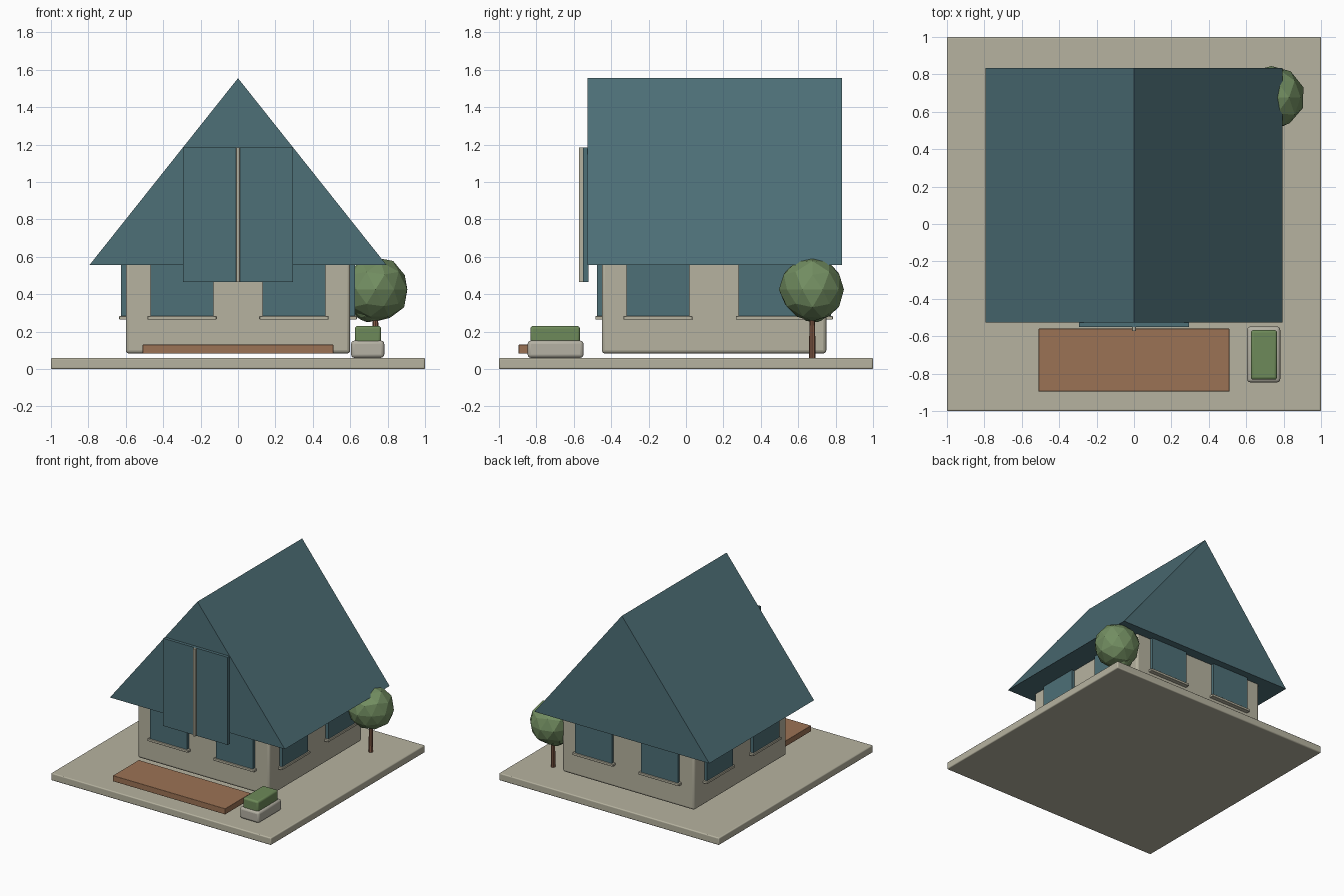
import bpy, math, random
from mathutils import Vector

random.seed(4)
cube = bpy.data.objects.get("Cube")
if cube:
    bpy.data.objects.remove(cube)


def material(name, r, g, b):
    m = bpy.data.materials.new(name)
    m.use_nodes = True
    m.diffuse_color = (r, g, b, 1)
    m.node_tree.nodes["Principled BSDF"].inputs["Base Color"].default_value = (r, g, b, 1)
    return m


STONE = material("warm stone", 0.47, 0.45, 0.35)
PLANTER = material("pale concrete", 0.46, 0.44, 0.37)
TEAL = material("slate teal", 0.075, 0.16, 0.185)
WOOD = material("deck wood", 0.33, 0.17, 0.09)
BARK = material("bark brown", 0.24, 0.11, 0.065)
HEDGE = material("hedge green", 0.155, 0.255, 0.1)
LEAF = material("leaf green", 0.17, 0.27, 0.12)


def box(name, x, y, z, mat, bevel=0.0):
    """Box from (min, max) ranges, with optional rounded edges."""
    lo, hi = zip(x, y, z)
    bpy.ops.mesh.primitive_cube_add(size=1)
    ob = bpy.context.object
    ob.name = name
    for v in ob.data.vertices:
        v.co = [h if c > 0 else l for c, l, h in zip(v.co, lo, hi)]
    ob.data.materials.append(mat)
    if bevel:
        mod = ob.modifiers.new("rounded edges", 'BEVEL')
        mod.width = bevel
        mod.segments = 3
        bpy.ops.object.shade_smooth_by_angle(angle=math.radians(35))
    return ob


# Ground slab, walls and deck
box("ground_slab", (-1, 1), (-1, 1), (0, 0.06), STONE, 0.008)
box("walls", (-0.6, 0.6), (-0.45, 0.75), (0.083, 0.64), STONE, 0.018)
box("front_deck", (-0.51, 0.51), (-0.895, -0.56), (0.083, 0.13), WOOD, 0.002)

# Gable roof as a triangular prism
front, back, eave, ridge, half = -0.527, 0.833, 0.555, 1.555, 0.795
verts = [(x, y, z) for y in (front, back)
         for x, z in ((-half, eave), (half, eave), (0, ridge))]
mesh = bpy.data.meshes.new("gable_roof")
mesh.from_pydata(verts, [], [(0, 1, 2), (3, 5, 4), (0, 3, 4, 1), (1, 4, 5, 2), (2, 5, 3, 0)])
mesh.materials.append(TEAL)
bpy.context.collection.objects.link(bpy.data.objects.new("gable_roof", mesh))

# Large gable window with centre bar
box("gable_window", (-0.293, 0.293), (-0.552, -0.52), (0.465, 1.185), TEAL)
box("gable_window_bar", (-0.01, 0.01), (-0.573, -0.545), (0.465, 1.185), STONE, 0.002)

# Two windows with sills on each of the four walls
HOUSE_Y = 0.15
for side, turn in (("front", 0), ("left", 1), ("back", 2), ("right", 3)):
    for number, across in enumerate((-0.3, 0.3), 1):
        for part, width, depth, z, mat, bevel in (
                ("window", 0.168, 0.625, (0.28, 0.63), TEAL, 0),
                ("sill", 0.184, 0.635, (0.264, 0.284), STONE, 0.004)):
            ob = box(f"{side}_{part}_{number}", (across - width, across + width),
                     (-depth, -0.58), z, mat, bevel)
            ob.location.y = HOUSE_Y
            ob.rotation_euler.z = turn * math.pi / 2

# Planter with clipped hedge
box("planter", (0.605, 0.782), (-0.847, -0.548), (0.06, 0.152), PLANTER, 0.018)
box("planter_hedge", (0.625, 0.765), (-0.832, -0.567), (0.13, 0.23), HEDGE, 0.014)

# Tree trunk
bpy.ops.mesh.primitive_cone_add(vertices=8, radius1=0.018, radius2=0.013, depth=0.3,
                                location=(0.735, 0.675, 0.21))
trunk = bpy.context.object
trunk.name = "tree_trunk"
trunk.data.materials.append(BARK)

# Faceted tree crown made of two slightly irregular clumps
for name, centre, radius in (("tree_crown", (0.735, 0.676, 0.425), 0.176),
                             ("tree_crown_clump", (0.7, 0.68, 0.345), 0.095)):
    bpy.ops.mesh.primitive_ico_sphere_add(subdivisions=3 if radius < 0.1 else 2,
                                          radius=radius, location=centre)
    crown = bpy.context.object
    crown.name = name
    for v in crown.data.vertices:
        v.co *= random.uniform(0.95, 1.03)
    crown.data.materials.append(LEAF)
